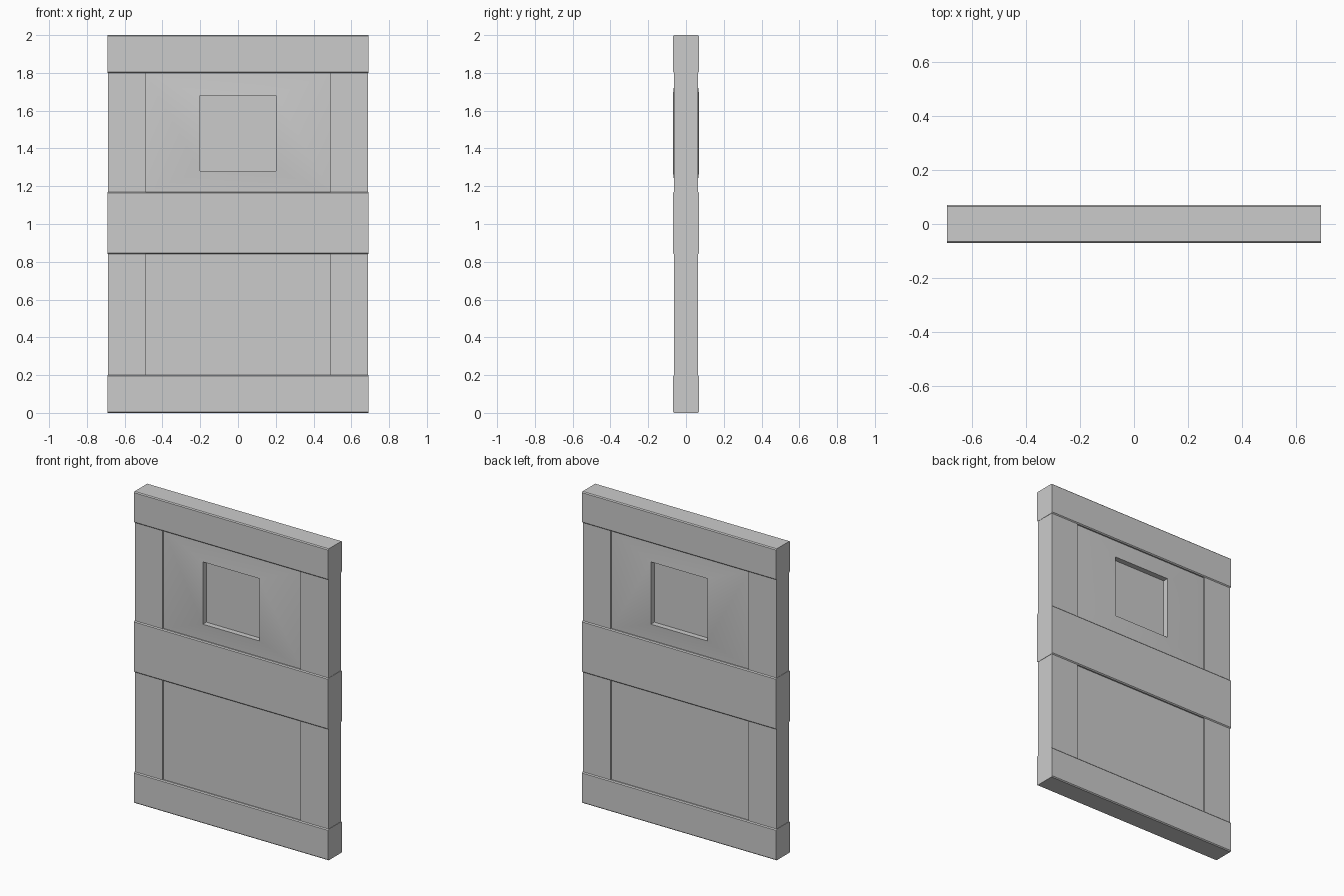
import bpy, bmesh

if "Cube" in bpy.data.objects:
    bpy.data.objects.remove(bpy.data.objects["Cube"])

W = 0.69      # half width of the door
RAIL = 0.07   # half thickness of the cross rails


def finish(name, bm):
    bmesh.ops.recalc_face_normals(bm, faces=bm.faces)
    mesh = bpy.data.meshes.new(name)
    bm.to_mesh(mesh)
    bm.free()
    ob = bpy.data.objects.new(name, mesh)
    bpy.context.collection.objects.link(ob)
    bpy.ops.object.select_all(action='DESELECT')
    ob.select_set(True)
    bpy.context.view_layer.objects.active = ob
    bpy.ops.object.shade_smooth_by_angle()
    return ob


def box(name, x0, x1, z0, z1, half_y, bevel=0.0):
    bm = bmesh.new()
    bmesh.ops.create_cube(bm, size=1)
    for v in bm.verts:
        v.co.x = x0 if v.co.x < 0 else x1
        v.co.y = -half_y if v.co.y < 0 else half_y
        v.co.z = z0 if v.co.z < 0 else z1
    if bevel:
        # soften only the long horizontal edges
        long_edges = [e for e in bm.edges
                      if abs(e.verts[0].co.x - e.verts[1].co.x) > 0.1]
        bmesh.ops.bevel(bm, geom=long_edges, offset=bevel, segments=1,
                        profile=0.5, affect='EDGES')
    return finish(name, bm)


# Cross rails
for name, z0, z1 in (("bottom_rail", 0, 0.2), ("middle_rail", 0.84, 1.17),
                     ("top_rail", 1.8, 2.0)):
    box(name, -W, W, z0, z1, RAIL, 0.006)

# Side stiles between the rails
for level, z0, z1 in (("lower", 0.2, 0.84), ("upper", 1.17, 1.8)):
    for side, s in (("left", -1), ("right", 1)):
        a, b = sorted((s * 0.49, s * 0.688))
        box(f"{level}_{side}_stile", a, b, z0, z1, 0.064)

# Recessed lower panel
box("lower_panel", -0.49, 0.49, 0.2, 0.84, 0.055)

# Upper panel: slopes out to the window rim, then drops to a sunken pane
rings = ((0.49, 1.17, 1.8, 0.055), (0.2, 1.28, 1.68, 0.07),
         (0.2, 1.28, 1.68, 0.035))
bm = bmesh.new()
for s in (-1, 1):
    loops = [[bm.verts.new((x, s * d, z)) for x, z in
              ((-w, z0), (w, z0), (w, z1), (-w, z1))]
             for w, z0, z1, d in rings]
    for a, b in zip(loops, loops[1:]):
        for i in range(4):
            j = (i + 1) % 4
            bm.faces.new((a[i], a[j], b[j], b[i]))
    bm.faces.new(loops[-1])
    if s < 0:
        front_edge = loops[0]
    else:
        for i in range(4):
            j = (i + 1) % 4
            bm.faces.new((front_edge[i], front_edge[j],
                          loops[0][j], loops[0][i]))
finish("upper_window_panel", bm)
